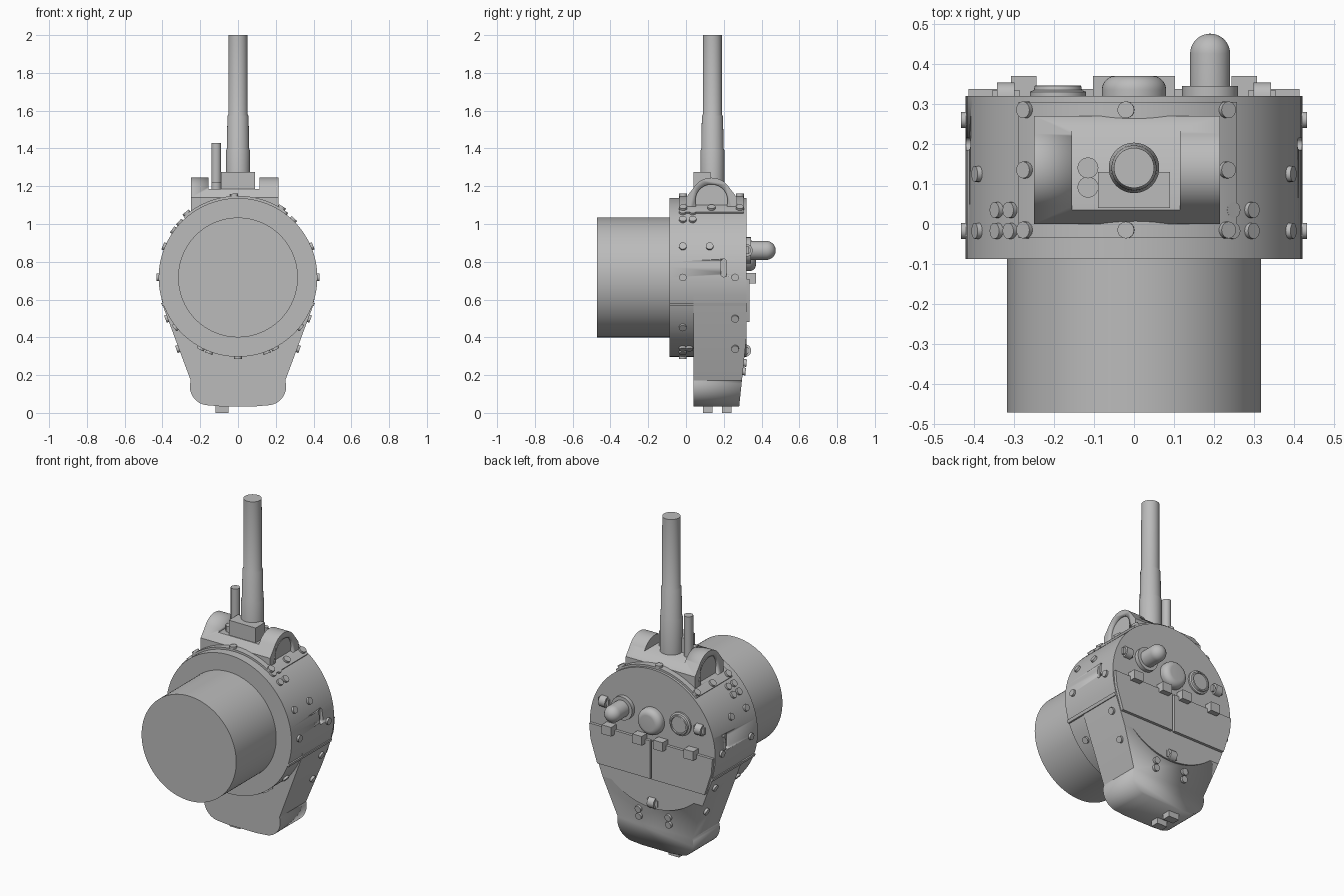
import bpy, bmesh, math
from mathutils import Vector, Matrix

if "Cube" in bpy.data.objects:
    bpy.data.objects.remove(bpy.data.objects["Cube"])

grey = bpy.data.materials.new("plain_grey")
grey.use_nodes = True
COLOUR = (0.5, 0.5, 0.5, 1)
grey.diffuse_color = COLOUR
grey.node_tree.nodes["Principled BSDF"].inputs["Base Color"].default_value = COLOUR

R, CZ = 0.42, 0.717          # drum radius and axis height
BACK = 0.32                  # rear wall


def finish(name, bm):
    bmesh.ops.recalc_face_normals(bm, faces=bm.faces)
    me = bpy.data.meshes.new(name)
    bm.to_mesh(me)
    bm.free()
    ob = bpy.data.objects.new(name, me)
    bpy.context.collection.objects.link(ob)
    me.materials.append(grey)
    activate(ob)
    bpy.ops.object.shade_smooth_by_angle(angle=math.radians(30))
    return ob


def activate(ob):
    bpy.ops.object.select_all(action='DESELECT')
    ob.select_set(True)
    bpy.context.view_layer.objects.active = ob


def lathe(name, profile, base, direction, sides=48):
    """Closed solid of revolution from (radius, height) pairs."""
    bm = bmesh.new()
    turn = Vector(direction).to_track_quat('Z', 'Y').to_matrix().to_4x4()
    place = Matrix.Translation(base) @ turn
    rings = []
    for r, h in profile:
        rings.append([bm.verts.new(place @ Vector((r * math.cos(a), r * math.sin(a), h)))
                      for a in (math.tau * i / sides for i in range(sides))])
    for lo, hi in zip(rings, rings[1:]):
        for i in range(sides):
            j = (i + 1) % sides
            bm.faces.new((lo[i], lo[j], hi[j], hi[i]))
    bm.faces.new(rings[0])
    bm.faces.new(rings[-1])
    return finish(name, bm)


def prism(name, pts, axis, start, end):
    """Extrude a 2D outline along x (points are y, z) or y (points are x, z)."""
    bm = bmesh.new()
    at = (lambda p, d: (d, p[0], p[1])) if axis == 'x' else (lambda p, d: (p[0], d, p[1]))
    lo = [bm.verts.new(at(p, start)) for p in pts]
    hi = [bm.verts.new(at(p, end)) for p in pts]
    bm.faces.new(lo)
    bm.faces.new(hi)
    for i in range(len(pts)):
        j = (i + 1) % len(pts)
        bm.faces.new((lo[i], lo[j], hi[j], hi[i]))
    return finish(name, bm)


def box(name, x0, x1, y0, y1, z0, z1):
    return prism(name, [(x0, z0), (x1, z0), (x1, z1), (x0, z1)], 'y', y0, y1)


def arc(cx, cz, r, a0, a1, n=24):
    return [(cx + r * math.cos(math.radians(a0 + (a1 - a0) * i / n)),
             cz + r * math.sin(math.radians(a0 + (a1 - a0) * i / n))) for i in range(n + 1)]


def cut(ob, cutter):
    activate(ob)
    mod = ob.modifiers.new("cut", 'BOOLEAN')
    mod.object, mod.operation, mod.solver = cutter, 'DIFFERENCE', 'EXACT'
    bpy.ops.object.modifier_apply(modifier=mod.name)
    bpy.data.objects.remove(cutter)


def bolt(name, pos, normal, r=0.02, h=0.012):
    n = Vector(normal).normalized()
    lathe(name, [(r, -0.01), (r, h)], Vector(pos), n, 16)


def drum_bolt(side, y, z):
    dz = z - CZ
    x = side * math.sqrt(max(R * R - dz * dz, 0))
    bolt("drum_bolt", (x, y, z), (x, 0, dz))


# Main drum with a slot in each side, and the large front cylinder
drum = lathe("drum", [(R, 0), (R, BACK + 0.087)], (0, -0.087, CZ), (0, 1, 0), 96)
for s in (-1, 1):
    slot = arc(0.2, 0.8, 0.015, 0, 180, 8) + arc(0.2, 0.735, 0.015, 180, 360, 8)
    cut(drum, prism("slot_cutter", slot, 'x', s * 0.4, s * 0.5))
lathe("front_cylinder", [(0.317, 0), (0.317, 0.4)], (0, -0.47, CZ), (0, 1, 0), 96)

# Lower hull: tapered, rounded at the bottom, rear face sloping inward
half = [(0.41, CZ - 0.09), (0.395, 0.56)] + arc(0.155, 0.14, 0.1, -20 + 38, -80, 10) + [(0.1, 0.035)]
outline = half + [(-x, z) for x, z in reversed(half)]
hull = prism("lower_hull", outline, 'y', 0.04, BACK)
cut(hull, prism("slope_cutter", [(BACK, 0.4), (0.278, 0.0), (0.5, -0.1), (0.5, 0.4)], 'x', -1, 1))
for y in (0.09, 0.19):
    box("foot", -0.12, -0.05, y, y + 0.05, 0, 0.06)

# Side ridges, wall bolts and drum bolts
for s in (-1, 1):
    prism("side_ridge", [(s * 0.38, 0.565), (s * 0.401, 0.565), (s * 0.407, 0.582), (s * 0.38, 0.582)],
          'y', -0.087, BACK)
    for z, x in ((0.5, 0.373), (0.34, 0.315)):
        bolt("hull_bolt", (s * x, 0.26, z), (s, 0, -0.36))
    upper = (1.02, 1.06) if s > 0 else (0.965, 1.005)
    for y in (-0.017, 0.035):
        for z in upper:
            drum_bolt(s, y, z)
    for y, z in ((-0.017, 0.88), (0.125, 0.88), (-0.017, CZ), (0.26, CZ),
                 (-0.017, 0.455), (-0.017, 0.345), (0.017, 0.345), (-0.017, 0.325)):
        drum_bolt(s, y, z)
drum_bolt(0, -0.017, CZ - R)

# Curved saddle plate on top of the drum, with its bolts
a0, a1 = math.degrees(math.acos(0.25 / R)), math.degrees(math.acos(-0.28 / R))
plate = arc(0, CZ, R + 0.012, a0, a1) + arc(0, CZ, R - 0.03, a1, a0)
prism("saddle_plate", plate, 'y', -0.035, 0.305)
for x in (-0.27, -0.02, 0.23):
    for y in (-0.015, 0.135, 0.285):
        z = math.sqrt((R + 0.012) ** 2 - x * x)
        bolt("saddle_bolt", (x, y, CZ + z), (x, 0, z), 0.021)

# Arched gun saddle with recessed ends and an open well
arch = [(0.27, 1.0), (0.27, 1.14)] + arc(0.135, 1.135, 0.11, 35, 145) + [(0.0, 1.14), (0.0, 1.0)]
saddle = prism("gun_saddle", arch, 'x', -0.25, 0.215)
inner = [(0.215, 1.07)] + arc(0.135, 1.125, 0.085, 0, 180) + [(0.055, 1.07)]
for x0, x1 in ((-0.3, -0.235), (0.2, 0.3)):
    cut(saddle, prism("recess_cutter", inner, 'x', x0, x1))
cut(saddle, box("well_cutter", -0.155, 0.115, 0.035, 0.24, 1.185, 1.4))

# Gun block, stepped barrel and the thin secondary rod
box("gun_block", -0.09, 0.09, 0.04, 0.13, 1.12, 1.275)
lathe("barrel", [(0.063, 0), (0.063, 0.24), (0.059, 0.25), (0.056, 0.42), (0.051, 0.43), (0.05, 0.85)],
      (0, 0.14, 1.15), (0, 0, 1))
lathe("secondary_rod", [(0.026, 0), (0.026, 0.26)], (-0.115, 0.14, 1.17), (0, 0, 1), 24)
lathe("rod_mount", [(0.026, 0), (0.026, 0.06)], (-0.115, 0.092, 1.16), (0, 0, 1), 24)

# Rear panels with four clips
for s in (-1, 1):
    prism("rear_panel", [(s * 0.006, 0.48), (s * 0.36, 0.48), (s * 0.405, 0.62), (s * 0.413, 0.71),
                         (s * 0.006, 0.71)], 'y', BACK - 0.01, 0.337)
    for x in (0.07, 0.275):
        box("panel_clip", s * x - 0.032, s * x + 0.032, BACK - 0.01, 0.37, 0.685, 0.74)

# Rear fittings: rounded lamp, dome and round hatch
quarter = [math.radians(a) for a in range(0, 90, 10)] + [math.radians(88)]
lathe("lamp_base", [(0.07, 0), (0.07, 0.035)], (0.19, 0.31, 0.86), (0, 1, 0))
lathe("lamp", [(0.05, 0)] + [(0.05 * math.cos(a), 0.115 + 0.05 * math.sin(a)) for a in quarter],
      (0.19, 0.31, 0.86), (0, 1, 0))
lathe("rear_dome", [(0.08, 0)] + [(0.045 + 0.035 * math.cos(a), 0.025 + 0.035 * math.sin(a)) for a in quarter],
      (0, 0.31, 0.83), (0, 1, 0))
lathe("hatch", [(0.07, 0), (0.07, 0.02), (0.06, 0.024), (0.058, 0.035), (0.05, 0.036), (0.048, 0.03)],
      (-0.19, 0.31, 0.86), (0, 1, 0))


# Lifting loops: a small base with an arched bracket
def lifting_loop(x, y, z):
    box("loop_base", x - 0.035, x + 0.035, y - 0.012, y + 0.013, z - 0.02, z + 0.02)
    ring = arc(y, z, 0.033, 90, -90, 12) + arc(y, z, 0.02, -90, 90, 12)
    prism("lifting_loop", ring, 'x', x - 0.022, x + 0.022)


for x, y, z in ((-0.32, BACK, 0.86), (0.32, BACK, 0.86), (0, 0.312, 0.33)):
    lifting_loop(x, y, z)
for x in (-0.1, 0.1):
    for z in (0.22, 0.265):
        bolt("rear_bolt", (x, 0.278 + 0.105 * z, z), (0, 1, -0.105), 0.02, 0.015)
